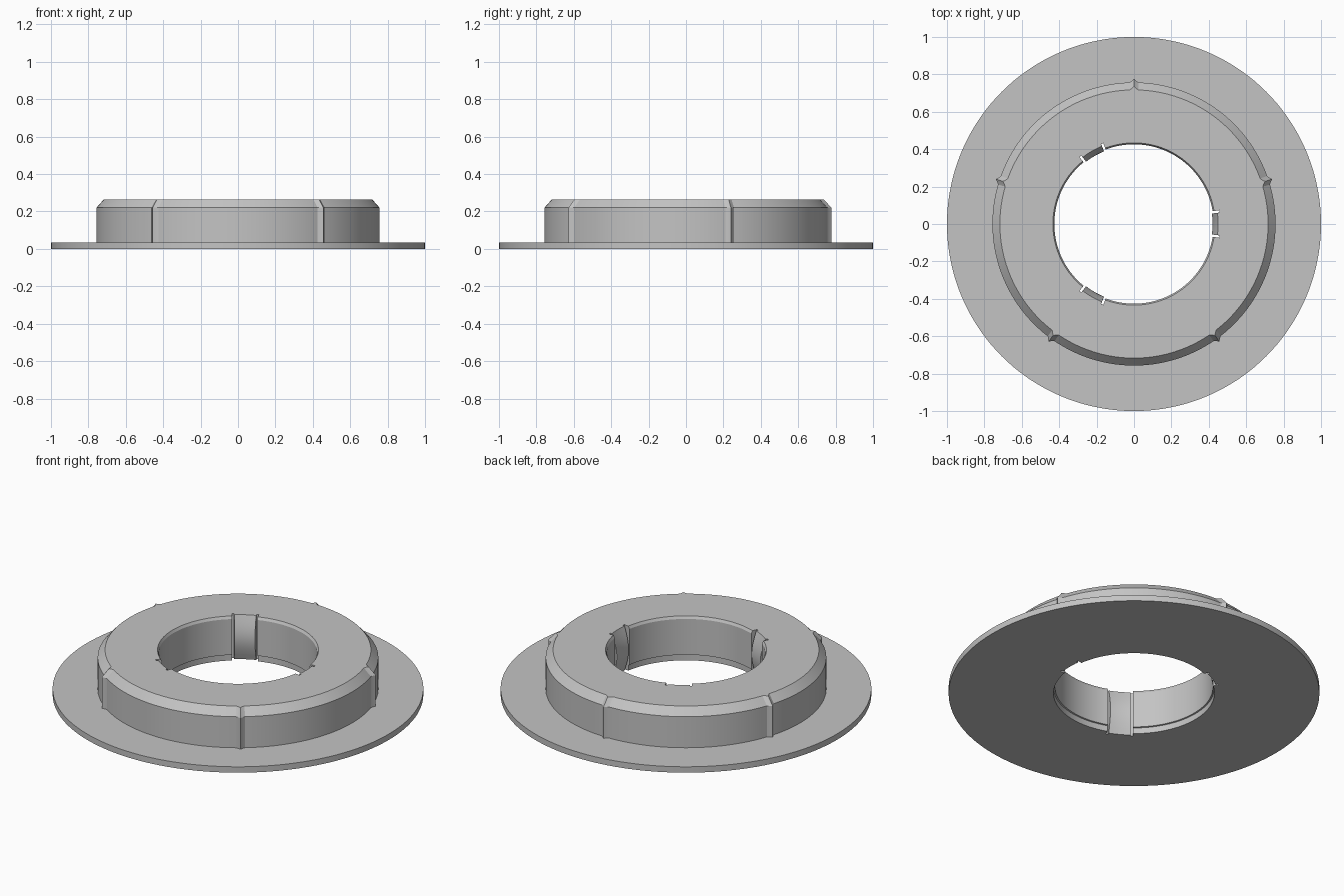
import bpy, bmesh, math

cube = bpy.data.objects.get("Cube")
if cube:
    bpy.data.objects.remove(cube, do_unlink=True)

grey = bpy.data.materials.new("Plain grey")
grey.use_nodes = True
colour = (0.55, 0.55, 0.55, 1)
grey.diffuse_color = colour
grey.node_tree.nodes["Principled BSDF"].inputs["Base Color"].default_value = colour

HEIGHT, FLANGE, SHOULDER = 0.265, 0.035, 0.22
BORE_LEVELS = 10
EPS = 0.001


def bore_profile(kind):
    """Inner wall from top to bottom: plain bore, deep slot or bowed tab."""
    zs = [HEIGHT, HEIGHT - 0.015]
    zs += [HEIGHT - 0.015 + (FLANGE + 0.002 - HEIGHT + 0.015) * i / BORE_LEVELS
           for i in range(1, BORE_LEVELS + 1)]
    zs += [FLANGE, 0]
    points = []
    for i, z in enumerate(zs):
        if kind == "slot":
            r = 0.462
        elif kind == "tab":
            r = 0.45 - 0.03 * math.sin(math.pi * z / HEIGHT)
        else:
            r = 0.434 if i == 0 or z <= FLANGE else 0.426
        points.append((r, z))
    return points


def section(rib, kind):
    """Closed radial cross-section, widened where a rib stands."""
    outer = [(1, 0), (1, FLANGE), (0.757 + rib, FLANGE),
             (0.757 + rib, SHOULDER), (0.717 + rib, HEIGHT)]
    return outer + bore_profile(kind)


# Angular stations: plain steps, five outer ribs, three sprung tabs
ribs = [math.radians(90 + 72 * k) for k in range(5)]
tabs = [math.radians(120 * k) for k in range(3)]
SLOT_IN, SLOT_OUT, RIB_HALF = 0.132, 0.160, 0.032


def offset(a, b):
    return (a - b + math.pi) % math.tau - math.pi


angles = [math.tau * i / 144 for i in range(144)]
edges = [s * e for s in (-1, 1) for e in (SLOT_IN, SLOT_IN + EPS, SLOT_OUT, SLOT_OUT + EPS)]
peaks = [-RIB_HALF, -0.014, 0, 0.014, RIB_HALF]
angles = [a for a in angles
          if all(abs(offset(a, r)) > RIB_HALF + 0.005 for r in ribs)
          and all(min(abs(offset(a, t) - e) for e in edges) > 0.006 for t in tabs)]
angles += [r + p for r in ribs for p in peaks] + [t + e for t in tabs for e in edges]
angles = sorted(a % math.tau for a in angles)

bm = bmesh.new()
rings = []
for a in angles:
    d = min(abs(offset(a, r)) for r in ribs)
    rib = 0.02 if d < 0.005 else 0.009 if d < 0.02 else 0
    t = min(abs(offset(a, c)) for c in tabs)
    if t < SLOT_IN + EPS / 2:
        kind = "tab"
    elif t < SLOT_OUT + EPS / 2:
        kind = "slot"
    else:
        kind = "bore"
    rings.append([bm.verts.new((r * math.cos(a), r * math.sin(a), z))
                  for r, z in section(rib, kind)])

# Skin the neighbouring sections into a closed ring
for i, ring in enumerate(rings):
    following = rings[(i + 1) % len(rings)]
    n = len(ring)
    for j in range(n):
        k = (j + 1) % n
        bm.faces.new((ring[j], following[j], following[k], ring[k]))
bmesh.ops.recalc_face_normals(bm, faces=bm.faces)

mesh = bpy.data.meshes.new("flanged_hub")
bm.to_mesh(mesh)
bm.free()
mesh.materials.append(grey)
hub = bpy.data.objects.new("flanged_hub", mesh)
bpy.context.collection.objects.link(hub)
bpy.ops.object.select_all(action="DESELECT")
hub.select_set(True)
bpy.context.view_layer.objects.active = hub
bpy.ops.object.shade_smooth_by_angle(angle=math.radians(25))
